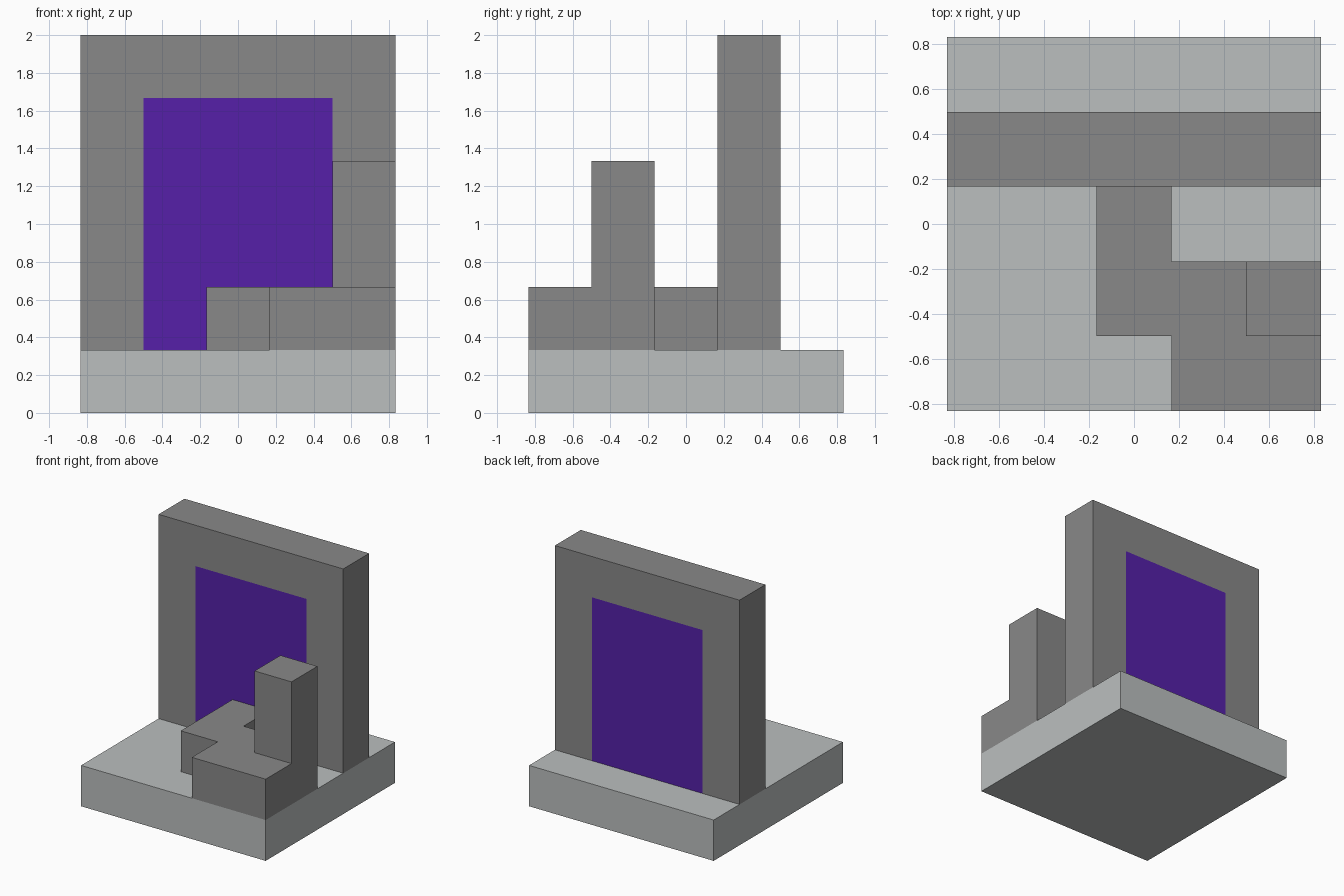
import bpy, bmesh
from mathutils import Vector

U = 1 / 3  # side of one block

cube = bpy.data.objects.get("Cube")
if cube:
    bpy.data.objects.remove(cube, do_unlink=True)


def material(name, rgb):
    mat = bpy.data.materials.new(name)
    mat.use_nodes = True
    mat.diffuse_color = (*rgb, 1)
    mat.node_tree.nodes["Principled BSDF"].inputs["Base Color"].default_value = (*rgb, 1)
    return mat


def finish(name, bm, *mats):
    bmesh.ops.recalc_face_normals(bm, faces=bm.faces[:])
    mesh = bpy.data.meshes.new(name)
    bm.to_mesh(mesh)
    bm.free()
    for mat in mats:
        mesh.materials.append(mat)
    obj = bpy.data.objects.new(name, mesh)
    bpy.context.collection.objects.link(obj)
    return obj


def prism(outline, z0, z1):
    """Extrude an outline, given in block units, from z0 up to z1."""
    bm = bmesh.new()
    face = bm.faces.new([bm.verts.new((x * U, y * U, z0 * U)) for x, y in outline])
    top = bmesh.ops.extrude_face_region(bm, geom=[face])["geom"]
    verts = [v for v in top if isinstance(v, bmesh.types.BMVert)]
    bmesh.ops.translate(bm, verts=verts, vec=(0, 0, (z1 - z0) * U))
    return bm


def rect(x0, x1, y0, y1):
    return [(x0, y0), (x1, y0), (x1, y1), (x0, y1)]


pale = material("pale_stone", (0.497, 0.521, 0.521))
grey = material("grey_stone", (0.25, 0.25, 0.25))
purple = material("purple_portal", (0.092, 0.0145, 0.395))

# Square floor slab
finish("floor_slab", prism(rect(-2.5, 2.5, -2.5, 2.5), 0, 1), pale)

# Upright wall, cut so that the flush portal opening has its own faces
wall = prism(rect(-2.5, 2.5, 0.5, 1.5), 1, 6)
for point, normal in (((-1.5, 0, 0), (1, 0, 0)),
                      ((1.5, 0, 0), (1, 0, 0)),
                      ((0, 0, 5), (0, 0, 1))):
    bmesh.ops.bisect_plane(wall, geom=wall.verts[:] + wall.edges[:] + wall.faces[:],
                           plane_co=Vector(point) * U, plane_no=normal)
wall.normal_update()
for face in wall.faces:
    c = face.calc_center_median()
    if abs(face.normal.y) > 0.9 and abs(c.x) < 1.5 * U and c.z < 5 * U:
        face.material_index = 1
finish("portal_wall", wall, grey, purple)

# Zigzag stepped path in front of the portal
path = [(-0.5, 0.5), (-0.5, -1.5), (0.5, -1.5), (0.5, -2.5),
        (2.5, -2.5), (2.5, -0.5), (0.5, -0.5), (0.5, 0.5)]
finish("stepped_path", prism(path, 1, 2), grey)

# Pillar standing on the path
finish("pillar", prism(rect(1.5, 2.5, -1.5, -0.5), 2, 4), grey)
